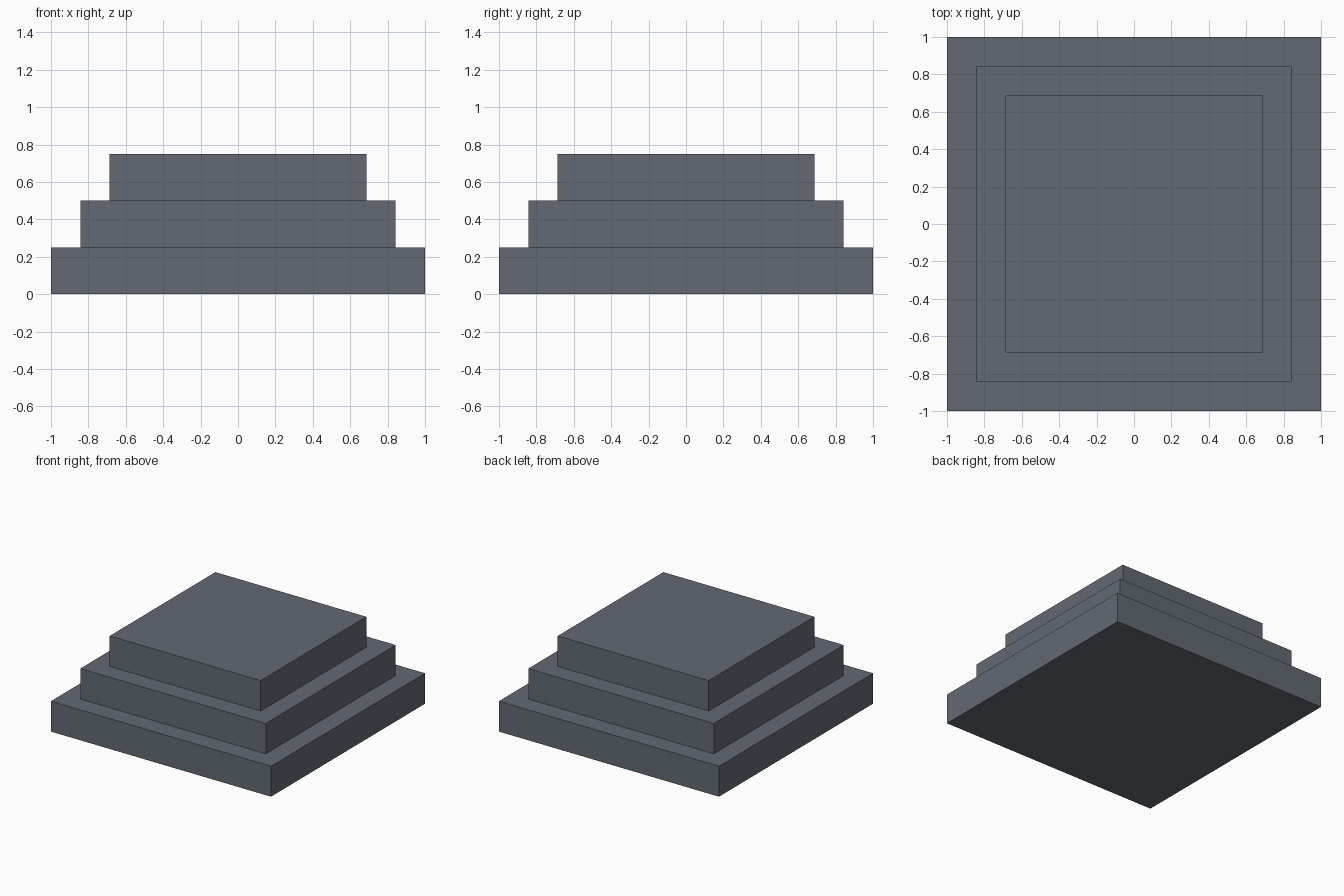
import bpy

if "Cube" in bpy.data.objects:
    bpy.data.objects.remove(bpy.data.objects["Cube"])

STEP_HEIGHT = 0.25

# One slate grey for the whole model
slate = bpy.data.materials.new("slate_grey")
slate.diffuse_color = (0.125, 0.144, 0.174, 1.0)
slate.use_nodes = True
slate.node_tree.nodes["Principled BSDF"].inputs["Base Color"].default_value = slate.diffuse_color


def add_tier(name, half_width, level):
    """Square slab resting on the tier below it."""
    bpy.ops.mesh.primitive_cube_add(size=1, location=(0, 0, (level + 0.5) * STEP_HEIGHT))
    tier = bpy.context.object
    tier.name = name
    tier.scale = (2 * half_width, 2 * half_width, STEP_HEIGHT)
    bpy.ops.object.transform_apply(location=False, rotation=False, scale=True)
    tier.data.materials.append(slate)
    return tier


# Stepped plinth, from the widest slab upward
tiers = (("bottom_step", 1.0), ("middle_step", 0.843), ("top_step", 0.686))
for level, (name, half_width) in enumerate(tiers):
    add_tier(name, half_width, level)
